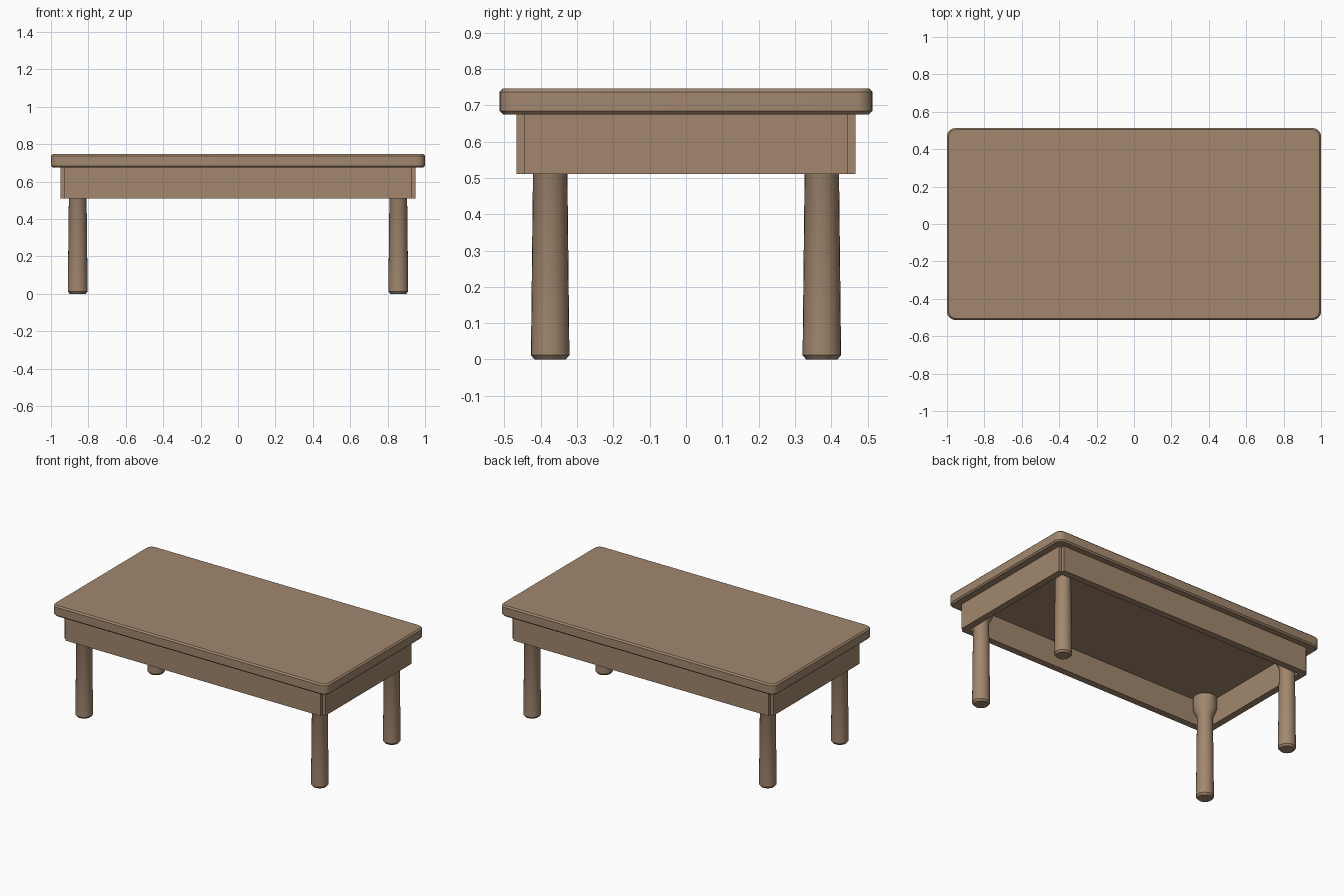
import bpy, bmesh, math

if "Cube" in bpy.data.objects:
    bpy.data.objects.remove(bpy.data.objects["Cube"])

wood = bpy.data.materials.new("warm brown wood")
wood.diffuse_color = (0.36, 0.245, 0.158, 1)
wood.use_nodes = True
wood.node_tree.nodes["Principled BSDF"].inputs["Base Color"].default_value = wood.diffuse_color


def make(name, bm, smooth=False):
    bmesh.ops.recalc_face_normals(bm, faces=bm.faces)
    mesh = bpy.data.meshes.new(name)
    bm.to_mesh(mesh)
    bm.free()
    mesh.materials.append(wood)
    ob = bpy.data.objects.new(name, mesh)
    bpy.context.collection.objects.link(ob)
    if smooth:
        bpy.ops.object.select_all(action='DESELECT')
        ob.select_set(True)
        bpy.context.view_layer.objects.active = ob
        bpy.ops.object.shade_smooth_by_angle(angle=math.radians(30))
    return ob


def box(name, lo, hi):
    bm = bmesh.new()
    bmesh.ops.create_cube(bm, size=1)
    for v in bm.verts:
        v.co = [(a + b) / 2 + c * (b - a) for a, b, c in zip(lo, hi, v.co)]
    return make(name, bm)


# Table top: rounded rectangle loops, chamfered above and below
def rounded_loop(bm, inset, z, hx=1.0, hy=0.513, r=0.045, steps=6):
    loop = []
    for corner, (sx, sy) in enumerate([(1, 1), (-1, 1), (-1, -1), (1, -1)]):
        for i in range(steps + 1):
            a = math.pi / 2 * (corner + i / steps)
            loop.append(bm.verts.new((sx * (hx - r) + (r - inset) * math.cos(a),
                                      sy * (hy - r) + (r - inset) * math.sin(a), z)))
    return loop


def skin(bm, loops):
    for a, b in zip(loops, loops[1:]):
        n = len(a)
        for i in range(n):
            j = (i + 1) % n
            bm.faces.new((a[i], a[j], b[j], b[i]))
    bm.faces.new(loops[0])
    bm.faces.new(loops[-1])


bm = bmesh.new()
skin(bm, [rounded_loop(bm, inset, z) for inset, z in
          [(0.009, 0.675), (0, 0.684), (0, 0.737), (0.009, 0.746)]])
make("table_top", bm, True)

# Apron boards, each ending on the centre line of its neighbour
for s, side in ((-1, "front"), (1, "back")):
    y0, y1 = sorted((s * 0.423, s * 0.467))
    box(side + "_apron", (-0.927, y0, 0.51), (0.927, y1, 0.678))
for s, side in ((-1, "left"), (1, "right")):
    x0, x1 = sorted((s * 0.905, s * 0.949))
    box(side + "_apron", (x0, -0.445, 0.51), (x1, 0.445, 0.678))

# Turned legs with a chamfered foot and a wider head
profile = [(0.043, 0), (0.053, 0.012), (0.047, 0.55), (0.07, 0.595), (0.07, 0.678)]
for sx, xn in ((-1, "left"), (1, "right")):
    for sy, yn in ((-1, "front"), (1, "back")):
        bm = bmesh.new()
        skin(bm, [[bm.verts.new((sx * 0.857 + r * math.cos(k * math.tau / 24),
                                 sy * 0.374 + r * math.sin(k * math.tau / 24), z))
                   for k in range(24)] for r, z in profile])
        make(f"{yn}_{xn}_leg", bm, True)
